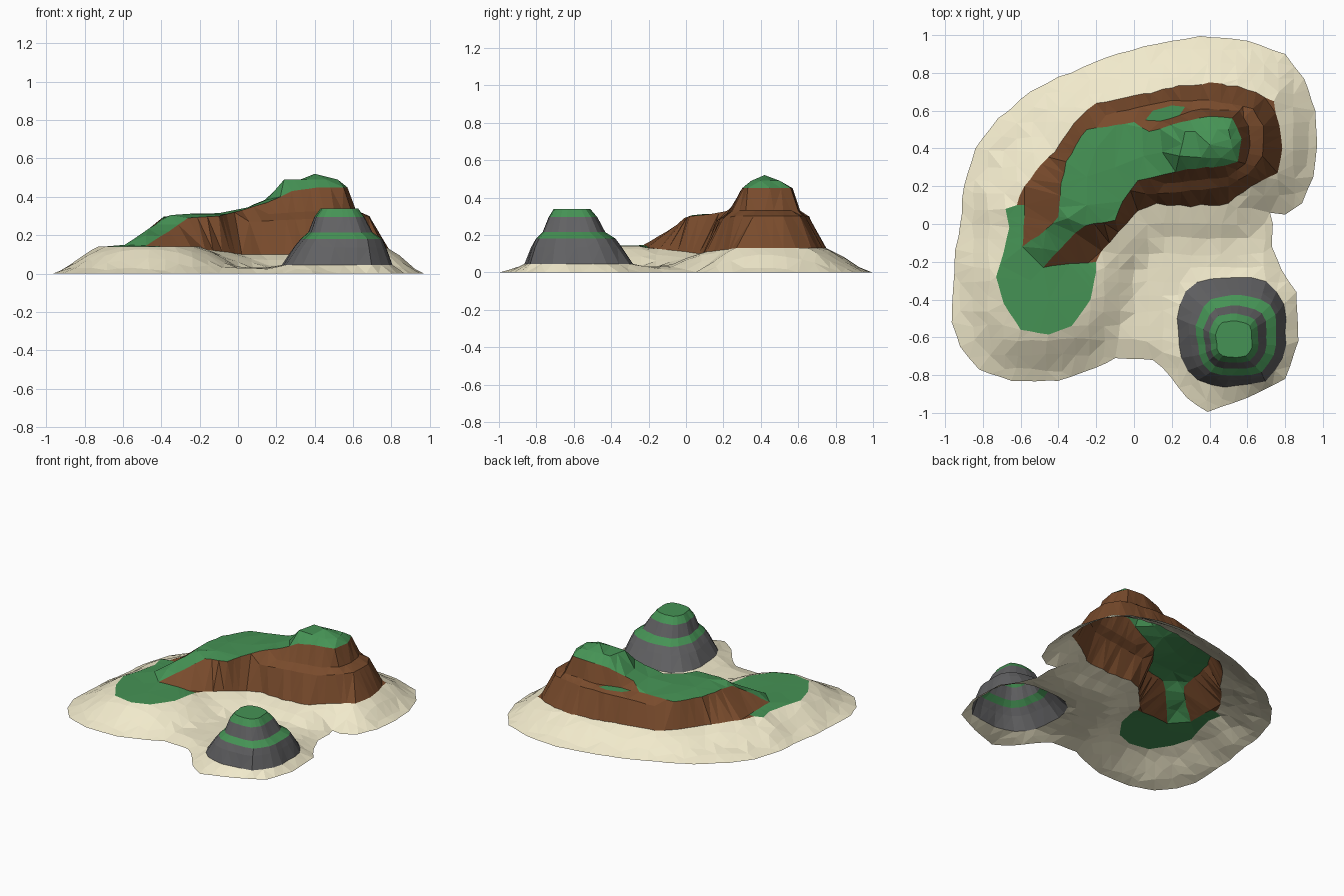
import bpy, math
from mathutils import Vector, noise
from mathutils.geometry import delaunay_2d_cdt

if "Cube" in bpy.data.objects:
    bpy.data.objects.remove(bpy.data.objects["Cube"])

SAND = (0.88, 0.82, 0.60, 1)
GRASS = (0.06, 0.29, 0.09, 1)
EARTH = (0.19, 0.07, 0.025, 1)
STONE = (0.12, 0.12, 0.125, 1)
mats = {}


def material(name, color):
    if name not in mats:
        mats[name] = bpy.data.materials.new(name)
        mats[name].diffuse_color = color
    return mats[name]


def dense(pts, z=None, closed=True, step=0.055, rough=0.008):
    """Subdivide a contour line and roughen it in a repeatable way."""
    pts = [Vector(p if z is None else (p[0], p[1], z)) for p in pts]
    out = []
    for a, b in zip(pts, pts[1:] + pts[:1] if closed else pts[1:]):
        n = max(1, round((b - a).xy.length / step))
        for i in range(n):
            p = a.lerp(b, i / n)
            if i:
                j = noise.noise_vector(p * 37) * rough
                p += Vector((j.x, j.y, 0))
            out.append(p)
    return out if closed else out + [pts[-1]]


def inside(p, loop):
    hit = False
    for a, b in zip(loop, loop[1:] + loop[:1]):
        if (a.y > p.y) != (b.y > p.y) and p.x < (b.x - a.x) * (p.y - a.y) / (b.y - a.y) + a.x:
            hit = not hit
    return hit


def nearest(p, loop):
    """Distance to a loop and the loop height at the nearest point."""
    best = (9, 0)
    for a, b in zip(loop, loop[1:] + loop[:1]):
        d = (b - a).xy
        t = max(0, min(1, (p.xy - a.xy).dot(d) / max(d.length_squared, 1e-9)))
        q = a.lerp(b, t)
        best = min(best, ((p - q).xy.length, q.z))
    return best


def surface(name, mat, color, outer, holes=(), lines=(), points=()):
    """Triangulate contour lines into one terrain part."""
    verts, edges = [], []
    for pts, closed in [(outer, True)] + [(h, True) for h in holes] + [(l, False) for l in lines]:
        s, n = len(verts), len(pts)
        verts += pts
        edges += [(s + i, s + (i + 1) % n) for i in range(n if closed else n - 1)]
    verts += [Vector(p) for p in points]
    v2, _, faces, orig, _, _ = delaunay_2d_cdt([v.xy for v in verts], edges, [], 0, 1e-5)
    co = []
    for v, o in zip(v2, orig):
        src = verts[o[0]] if o else min(verts, key=lambda w: (w.xy - v).length)
        co.append((v.x, v.y, src.z))
    keep = []
    for f in faces:
        c = sum((v2[i] for i in f), Vector((0, 0))) / len(f)
        if inside(c, outer) and not any(inside(c, h) for h in holes):
            keep.append(f)
    used = sorted({i for f in keep for i in f})
    remap = {i: k for k, i in enumerate(used)}
    me = bpy.data.meshes.new(name)
    me.from_pydata([co[i] for i in used], [], [[remap[i] for i in f] for f in keep])
    me.materials.append(material(mat, color))
    ob = bpy.data.objects.new(name, me)
    bpy.context.collection.objects.link(ob)


def ring(cx, cy, r, z, n=26):
    """Rounded square contour for the stone stack."""
    out = []
    for i in range(n):
        a = 2 * math.pi * i / n
        c, s = math.cos(a), math.sin(a)
        k = r / (abs(c) ** 3 + abs(s) ** 3) ** (1 / 3)
        k *= 1 + 0.07 * noise.noise(Vector((c * 2.5, s * 2.5, z * 3)))
        out.append(Vector((cx + k * c, cy + k * s, z)))
    return out


# Shoreline
shore = dense([(.97, .42), (.95, .25), (.89, .11), (.80, .05), (.72, .06), (.735, 0), (.73, -.12),
               (.78, -.24), (.86, -.36), (.87, -.62), (.80, -.82), (.60, -.92), (.39, -.995),
               (.28, -.92), (.15, -.76), (.10, -.72), (-.1, -.71), (-.2, -.76), (-.4, -.83),
               (-.65, -.83), (-.82, -.77), (-.92, -.65), (-.965, -.52), (-.95, -.2), (-.92, 0),
               (-.9, .2), (-.84, .4), (-.72, .56), (-.55, .7), (-.4, .78), (-.15, .88),
               (.05, .94), (.35, .995), (.6, .97), (.8, .9), (.9, .77), (.96, .6)], 0, step=.07)

# Foot of the ridge, then the low meadow edge
foot = dense([(-.2, -.2, .13), (-.13, -.1, .12), (-.04, 0, .11), (.02, .07, .10), (.12, .11, .10),
              (.3, .09, .10), (.5, .11, .11), (.62, .2, .12), (.76, .27, .13), (.785, .4, .13),
              (.77, .52, .13), (.74, .65, .13), (.55, .73, .13), (.4, .75, .13), (.2, .72, .13),
              (0, .68, .13), (-.2, .64, .13), (-.32, .53, .13), (-.42, .38, .13),
              (-.52, .28, .14), (-.58, .2, .14), (-.62, .1, .14)], closed=False, rough=.018)
meadow = dense([(-.62, .1), (-.68, .08), (-.66, -.02), (-.69, -.15), (-.73, -.28), (-.69, -.42),
                (-.6, -.56), (-.45, -.585), (-.33, -.54), (-.23, -.4), (-.2, -.25), (-.2, -.2)],
               .14, closed=False, rough=.003)[1:-1]
base = foot + meadow

# Grass edge along the ridge, up the ramp and around the summit
rim = dense([(-.2, -.2, .13), (-.34, -.21, .14), (-.48, -.23, .145), (-.36, -.1, .22),
             (-.26, -.01, .29), (-.1, .02, .30), (-.06, .12, .31), (.02, .23, .33),
             (.15, .26, .37), (.28, .29, .43), (.42, .30, .45), (.55, .33, .45), (.57, .45, .45),
             (.52, .56, .45), (.4, .57, .45), (.25, .54, .43), (.08, .49, .36), (0, .54, .32),
             (-.25, .5, .30), (-.36, .33, .30), (-.39, .15, .295), (-.4, .04, .28),
             (-.5, -.06, .21), (-.59, -.12, .15), (-.58, .1, .14), (-.62, .1, .14)],
            closed=False, rough=.012)
lawn = rim + meadow
crown = dense([(.24, .36), (.46, .35), (.52, .4), (.5, .5), (.27, .49)], .49)
surface("ridge_grass", "grass", GRASS, lawn, lines=[crown + crown[:1]],
        points=[(.4, .42, .52), (.15, .38, .385), (.05, .36, .345), (-.1, .3, .315),
                (-.25, .25, .312), (-.25, .1, .312), (-.35, .03, .305), (-.45, -.4, .143),
                (-.2, .4, .312), (-.48, -.13, .20), (-.55, -.3, .143)])

# Earth cliffs with a ledge below the summit, and a grass tuft on the ledge
tuft = dense([(.06, .55), (.14, .545), (.24, .575), (.27, .62), (.2, .628), (.1, .6)], .315, rough=.004)
ledge = dense([(.06, .16, .27), (.25, .17, .28), (.5, .2, .29), (.6, .26, .30), (.68, .36, .30),
               (.685, .52, .30), (.63, .61, .30), (.4, .655, .30), (.2, .655, .30),
               (.03, .62, .29), (-.15, .575, .27)], closed=False)
wall = dense([(.16, .215, .31), (.3, .23, .32), (.5, .25, .33), (.59, .32, .33), (.615, .42, .33),
              (.605, .52, .33), (.56, .6, .33), (.4, .61, .33), (.31, .60, .32)], closed=False)
surface("ridge_cliffs", "earth", EARTH, base, [lawn, tuft], [ledge, wall])
surface("ledge_grass", "grass", GRASS, tuft)

# Stone stack: lower cliff, grassy terrace, upper cliff, grass top
r0 = ring(.515, -.57, .285, .045)
r1 = ring(.53, -.585, .238, .135)
r2 = ring(.54, -.59, .21, .18)
r3 = ring(.535, -.60, .165, .215)
r4 = ring(.53, -.605, .128, .295)
r5 = ring(.53, -.61, .095, .34)
surface("stack_lower_cliff", "stone", STONE, r0, [r2], [r1 + r1[:1]])
surface("stack_terrace", "grass", GRASS, r2, [r3])
surface("stack_upper_cliff", "stone", STONE, r3, [r4])
surface("stack_top", "grass", GRASS, r4, [], [r5 + r5[:1]])

# Beach: slopes from the ridge foot to the shore, with a shallow cove
sand_pts = []
for i in range(-13, 14):
    for j in range(-13, 14):
        n = noise.noise_vector(Vector((i * .7, j * .7, 3)))
        p = Vector((i * .077 + n.x * .02, j * .077 + n.y * .02, 0))
        if not inside(p, shore) or inside(p, base) or inside(p, r0):
            continue
        d_out = nearest(p, shore)[0]
        d_in, z_in = nearest(p, base)
        if min(d_out, d_in, nearest(p, r0)[0]) < .03:
            continue
        t = max(0, 1 - d_in / min(d_in + d_out, .29))
        hill = z_in * (.45 * t + .55 * t * t * (3 - 2 * t))
        p.z = max(hill, .03 * min(1, d_out / .08)) + .003 * n.z
        sand_pts.append(p)
surface("beach", "sand", SAND, shore, [base, r0], points=sand_pts)

for m in bpy.data.materials:
    if m.users and not m.is_grease_pencil:
        m.use_nodes = True
        m.node_tree.nodes["Principled BSDF"].inputs["Base Color"].default_value = m.diffuse_color
